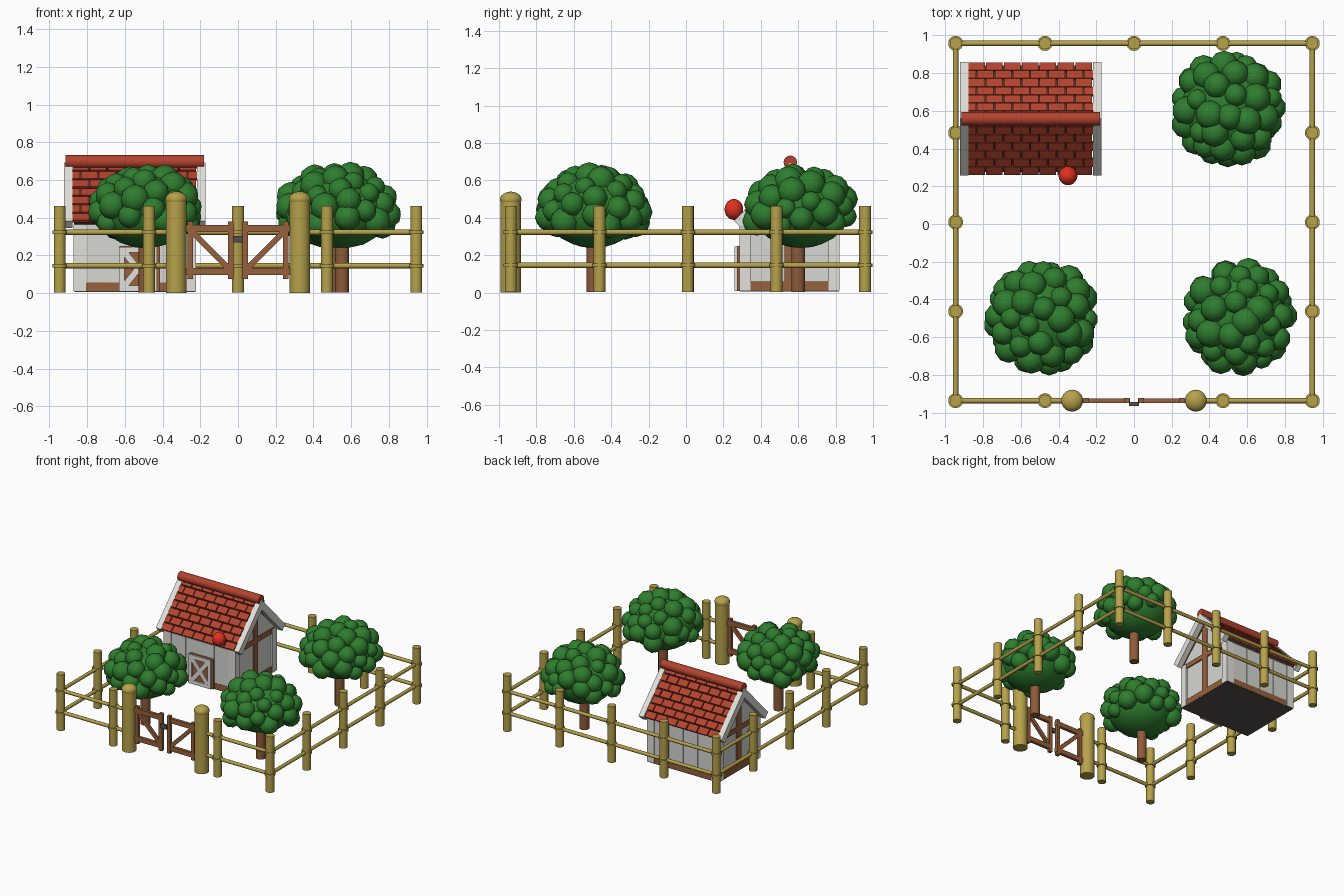
import bpy, bmesh, math, random
from mathutils import Matrix, Vector

if "Cube" in bpy.data.objects:
    bpy.data.objects.remove(bpy.data.objects["Cube"])

random.seed(4)


def mat(name, r, g, b):
    m = bpy.data.materials.new(name)
    m.diffuse_color = (r, g, b, 1)
    m.use_nodes = True
    m.node_tree.nodes["Principled BSDF"].inputs["Base Color"].default_value = m.diffuse_color
    return m


GOLD = mat("golden wood", .47, .36, .07)
BROWN = mat("brown timber", .31, .12, .045)
TRUNK = mat("trunk brown", .27, .105, .042)
GREEN = mat("leaf green", .028, .205, .028)
TILE = mat("roof red", .45, .055, .027)
BALL = mat("bright red", .75, .03, .015)
WHITE = mat("off white", .76, .75, .71)
GREY = mat("wall grey", .68, .68, .65)
DARK = mat("dark grey", .085, .08, .075)
UNDER = mat("dark roof brown", .085, .035, .022)


def finish(name, bm, material, smooth=False):
    bmesh.ops.recalc_face_normals(bm, faces=bm.faces)
    me = bpy.data.meshes.new(name)
    bm.to_mesh(me)
    bm.free()
    ob = bpy.data.objects.new(name, me)
    bpy.context.collection.objects.link(ob)
    me.materials.append(material)
    if smooth:
        bpy.ops.object.select_all(action='DESELECT')
        ob.select_set(True)
        bpy.context.view_layer.objects.active = ob
        bpy.ops.object.shade_smooth_by_angle(angle=math.radians(45))
    return ob


def box(bm, c, size, angle=0, axis='X'):
    m = Matrix.Translation(c) @ Matrix.Rotation(angle, 4, axis) @ Matrix.Diagonal((*size, 1))
    bmesh.ops.create_cube(bm, size=1, matrix=m)


def span(bm, x0, x1, y0, y1, z0, z1):
    box(bm, ((x0 + x1) / 2, (y0 + y1) / 2, (z0 + z1) / 2), (x1 - x0, y1 - y0, z1 - z0))


def rod(bm, a, b, r, sides=12):
    a, b = Vector(a), Vector(b)
    d = b - a
    m = Matrix.Translation((a + b) / 2) @ d.to_track_quat('Z', 'Y').to_matrix().to_4x4()
    bmesh.ops.create_cone(bm, cap_ends=True, segments=sides, radius1=r, radius2=r, depth=d.length, matrix=m)


def ball(bm, c, size, sub=2):
    bmesh.ops.create_icosphere(bm, subdivisions=sub, radius=1,
                               matrix=Matrix.Translation(c) @ Matrix.Diagonal((*size, 1)))


# ---------- fence ----------
FX, FY0, FY1 = .946, -.937, .958
RAILS = (.146, .323)
spots = {(x, FY1) for x in (-FX, -.472, 0, .472, FX)}
spots |= {(s * FX, y) for s in (-1, 1) for y in (.484, .010, -.463, FY0)}
spots |= {(-.472, FY0), (.472, FY0)}
posts, ties, rails = bmesh.new(), bmesh.new(), bmesh.new()
for x, y in sorted(spots):
    rod(posts, (x, y, .004), (x, y, .462), .032, 14)
    for z in RAILS:
        rod(ties, (x, y, z - .009), (x, y, z + .009), .040, 14)
for z in RAILS:
    rod(rails, (-FX, FY1, z), (FX, FY1, z), .014)
    for s in (-1, 1):
        rod(rails, (s * FX, FY0, z), (s * FX, FY1, z), .014)
        rod(rails, (s * FX, FY0, z), (s * .33, FY0, z), .014)
finish("fence_posts", posts, GOLD, True)
finish("fence_ties", ties, GOLD, True)
finish("fence_rails", rails, GOLD, True)

# ---------- gate ----------
bm = bmesh.new()
for s in (-1, 1):
    rod(bm, (s * .328, FY0, .002), (s * .328, FY0, .50), .055, 18)
    ball(bm, (s * .328, FY0, .498), (.058, .058, .042), 3)
finish("gate_posts", bm, GOLD, True)
bm = bmesh.new()
for s in (-1, 1):
    for x in (.038, .253):
        box(bm, (s * x, FY0, .227), (.028, .026, .305))
    for z in (.115, .344):
        box(bm, (s * .15, FY0, z), (.26, .024, .038))
    box(bm, (s * .146, FY0, .229), (.27, .02, .03), -s * math.pi / 4, 'Y')
finish("gate_leaves", bm, BROWN)
bm = bmesh.new()
box(bm, (0, FY0 - .018, .287), (.055, .022, .034))
finish("gate_latch", bm, DARK)

# ---------- trees ----------
for i, (x, y) in enumerate(((-.49, -.495), (.553, -.495), (.50, .615))):
    bm = bmesh.new()
    rod(bm, (x, y - .015 * (i == 2), .004), (x, y - .015 * (i == 2), .36), .037, 12)
    finish(f"tree_trunk_{i + 1}", bm, TRUNK, True)
    bm = bmesh.new()
    ball(bm, (x, y, .435), (.255, .255, .197), 3)
    n, turn = 38, random.uniform(0, 6)
    for k in range(n):          # leaf clumps spread over the upper dome
        u = 1 - 1.38 * (k + .5) / n
        a = turn + k * 2.39996 + random.uniform(-.12, .12)
        w = math.sqrt(1 - u * u)
        r = random.uniform(.056, .08)
        ball(bm, (x + .245 * w * math.cos(a), y + .245 * w * math.sin(a), .43 + .192 * u), (r, r, r))
    finish(f"tree_leaves_{i + 1}", bm, GREEN, True)

# ---------- house walls ----------
X0, X1, Y0, Y1 = -.872, -.222, .285, .822
YC = (Y0 + Y1) / 2
bm = bmesh.new()
i = .012
prof = ((Y0 + i, .012), (Y1 - i, .012), (Y1 - i, .37), (YC, .625), (Y0 + i, .37))
f = bm.faces.new([bm.verts.new((X0 + i, y, z)) for y, z in prof])
ext = bmesh.ops.extrude_face_region(bm, geom=[f])
bmesh.ops.translate(bm, verts=[v for v in ext['geom'] if isinstance(v, bmesh.types.BMVert)],
                    vec=(X1 - X0 - 2 * i, 0, 0))
for k in range(4):              # vertical wall planks, front and back
    w = (X1 - X0 - .13) / 4
    a = X0 + .065 + k * w
    for y in (Y0 + .01, Y1 - .01):
        span(bm, a + .002, a + w - .002, y - .005, y + .005, .05, .36)
finish("house_walls", bm, GREY)
bm = bmesh.new()
for x in (X0, X1 - .065):
    for y in (Y0, Y1 - .06):
        span(bm, x, x + .065, y, y + .06, .012, .365)
finish("corner_posts", bm, WHITE)
bm = bmesh.new()
for x in (X0 + .003, X1 - .023):    # timbers on both gables
    span(bm, x, x + .02, Y0 + .06, Y1 - .06, .012, .06)
    span(bm, x, x + .02, Y0 + .02, Y1 - .02, .33, .37)
    span(bm, x, x + .02, YC - .028, YC + .028, .06, .60)
for y in (Y0 + .003, Y1 - .023):
    span(bm, X0 + .065, X1 - .065, y, y + .02, .012, .058)
finish("wall_timbers", bm, BROWN)
bm = bmesh.new()
span(bm, X0 + .004, X1 - .004, Y0 + .004, Y1 - .004, .006, .014)
finish("house_floor", bm, DARK)

# ---------- door ----------
DX0, DX1, DY = -.632, -.43, .266
bm = bmesh.new()
span(bm, DX0 + .004, DX1 + .016, .272, .30, .01, .25)
finish("door_panel", bm, BROWN)
bm = bmesh.new()
for x in (DX0, DX1 - .03):
    span(bm, x, x + .03, DY - .006, .276, .01, .246)
for z in (.01, .216):
    span(bm, DX0, DX1, DY - .006, .276, z, z + .03)
for s in (-1, 1):
    box(bm, ((DX0 + DX1) / 2, DY + .003, .128), (.23, .016, .034), s * .90, 'Y')
finish("door_frame", bm, WHITE)

# ---------- roof ----------
RX0, RX1, RZ, PITCH, LEN = -.923, -.173, .693, math.radians(46), .432
TX0, TX1 = RX0 + .044, RX1 - .044
RC, RY = (RX0 + RX1) / 2, .558
tiles, boards, barge = bmesh.new(), bmesh.new(), bmesh.new()
for s in (-1, 1):
    d = Vector((0, s * math.cos(PITCH), -math.sin(PITCH)))
    nrm = Vector((0, s * math.sin(PITCH), math.cos(PITCH)))
    top = Vector((0, RY, RZ))

    def at(x, t, h):
        return Vector((x, 0, 0)) + top + d * t + nrm * h

    box(boards, at(RC, LEN / 2 - .005, -.026), (TX1 - TX0 - .02, LEN - .01, .02), -s * PITCH)
    for x in (RX0 + .022, RX1 - .022):
        box(barge, at(x, LEN / 2, -.026), (.044, LEN, .056), -s * PITCH)
    rows, pitch = 7, (TX1 - TX0) / 7
    for row in range(rows):     # staggered tile courses
        for k in range(-1, 8):
            a = TX0 + (k + .5 * (row % 2)) * pitch
            b = min(a + pitch - .007, TX1)
            a = max(a, TX0)
            if b - a > .02:
                box(tiles, at((a + b) / 2, LEN * (row + .5) / rows, -.008),
                    (b - a, .054, .016), -s * PITCH + s * .08)
finish("roof_tiles", tiles, TILE)
finish("roof_boards", boards, UNDER)
finish("barge_boards", barge, WHITE)
bm = bmesh.new()
rod(bm, (RX0 + .007, RY, .697), (RX1 - .007, RY, .697), .036, 16)
finish("roof_ridge", bm, TILE, True)
bm = bmesh.new()
ball(bm, (-.35, .256, .445), (.05, .05, .056), 3)
finish("red_ball", bm, BALL, True)
